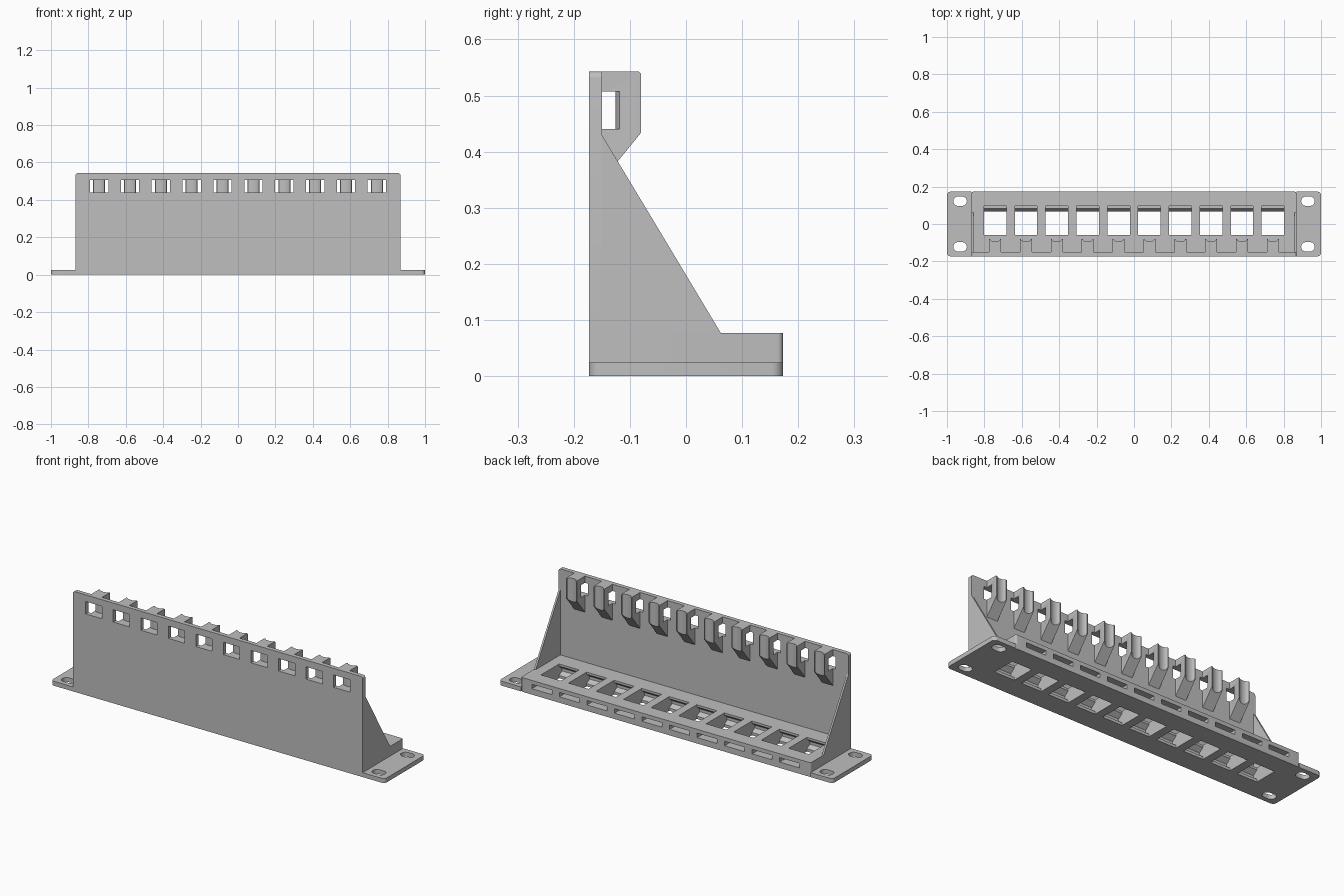
import bpy, bmesh, math
from mathutils import Vector

if "Cube" in bpy.data.objects:
    bpy.data.objects.remove(bpy.data.objects["Cube"])

grey = bpy.data.materials.new("light_grey")
grey.diffuse_color = (0.52, 0.52, 0.52, 1)
grey.use_nodes = True
grey.node_tree.nodes["Principled BSDF"].inputs["Base Color"].default_value = grey.diffuse_color

PITCH = 0.165
CENTRES = [(i - 4.5) * PITCH for i in range(10)]


def prisms(name, pts, axis, spans):
    """Extrude one 2D profile over each span: axis x uses (y, z), y uses (x, z), z uses (x, y).
    A span is (start, end, offset in x)."""
    bm = bmesh.new()
    for a, b, dx in spans:
        def place(p, t):
            v = {'x': (t, p[0], p[1]), 'y': (p[0], t, p[1]), 'z': (p[0], p[1], t)}[axis]
            return bm.verts.new(Vector(v) + Vector((dx, 0, 0)))
        lo = [place(p, a) for p in pts]
        hi = [place(p, b) for p in pts]
        bm.faces.new(lo)
        bm.faces.new(hi[::-1])
        n = len(pts)
        for i in range(n):
            j = (i + 1) % n
            bm.faces.new((lo[j], lo[i], hi[i], hi[j]))
    bmesh.ops.recalc_face_normals(bm, faces=bm.faces)
    me = bpy.data.meshes.new(name)
    bm.to_mesh(me)
    bm.free()
    me.materials.append(grey)
    ob = bpy.data.objects.new(name, me)
    bpy.context.collection.objects.link(ob)
    return ob


def rounded(x0, x1, y0, y1, radii, steps=6):
    """Rectangle outline; radii run bottom-left, bottom-right, top-right, top-left."""
    out = []
    corners = [(x0, y0, 1, 1), (x1, y0, -1, 1), (x1, y1, -1, -1), (x0, y1, 1, -1)]
    for k, ((x, y, sx, sy), r) in enumerate(zip(corners, radii)):
        if r == 0:
            out.append((x, y))
            continue
        for s in range(steps + 1):
            a = math.pi + (k + s / steps) * math.pi / 2
            out.append((x + sx * r + r * math.cos(a), y + sy * r + r * math.sin(a)))
    return out


def boolean(ob, tool, op='DIFFERENCE'):
    m = ob.modifiers.new("cut", 'BOOLEAN')
    m.operation, m.object, m.solver = op, tool, 'EXACT'
    bpy.context.view_layer.objects.active = ob
    bpy.ops.object.modifier_apply(modifier=m.name)


def smooth(ob):
    bpy.ops.object.select_all(action='DESELECT')
    ob.select_set(True)
    bpy.context.view_layer.objects.active = ob
    bpy.ops.object.shade_smooth_by_angle(angle=math.radians(30))


# Floor block with a row of jack sockets, each with a latch slot out of the back
floor = prisms("floor_block", rounded(-0.868, 0.868, -0.173, 0.173, (0, 0, 0.01, 0.01)),
               'z', [(0, 0.077, 0)])
socket_profile = [(-0.06, -0.01), (0.068, -0.01), (0.068, 0.012), (0.083, 0.032),
                  (0.2, 0.032), (0.2, 0.056), (0.095, 0.056), (0.095, 0.09),
                  (-0.06, 0.09), (-0.06, 0.065), (-0.085, 0.045), (-0.085, 0.03),
                  (-0.06, 0.015)]
sockets = prisms("socket_cutter", socket_profile, 'x', [(-0.06, 0.06, c) for c in CENTRES])
boolean(floor, sockets)

# Mounting ears with two rounded screw slots each
for side, name in ((-1, "left_ear"), (1, "right_ear")):
    r = 0.02
    if side > 0:
        outline = rounded(0.868, 1, -0.173, 0.173, (0, r, r, 0))
    else:
        outline = rounded(-1, -0.868, -0.173, 0.173, (r, 0, 0, r))
    ear = prisms(name, outline, 'z', [(0, 0.024, 0)])
    for y in (-0.122, 0.122):
        hole = prisms("slot_cutter", rounded(-0.036, 0.036, y - 0.025, y + 0.025, [0.024] * 4),
                      'z', [(-0.01, 0.05, side * 0.93)])
        boolean(ear, hole)
        bpy.data.objects.remove(hole)
    smooth(ear)

# Front wall with rounded top corners
wall = prisms("front_wall", rounded(-0.868, 0.868, 0.077, 0.543, (0, 0, 0.012, 0.012)),
              'y', [(-0.173, -0.15, 0)])

# Sloping gussets at both ends
gusset = [(-0.15, 0.077), (0.062, 0.077), (-0.15, 0.43)]
prisms("left_gusset", gusset, 'x', [(-0.868, -0.858, 0)])
prisms("right_gusset", gusset, 'x', [(0.858, 0.868, 0)])

# Cable tie tabs: grooved back, sloping underside
N = 8
groove = [(0.027 * math.cos(math.pi * i / N), -0.08 - 0.014 * math.sin(math.pi * i / N))
          for i in range(N + 1)]
plan = [(-0.032, -0.15), (0.032, -0.15), (0.032, -0.08)] + groove + [(-0.032, -0.08)]
tabs = prisms("cable_tabs", plan, 'z', [(0.3, 0.543, c) for c in CENTRES])
side_profile = [(-0.15, 0.348), (-0.08, 0.435), (-0.08, 0.538), (-0.085, 0.543),
                (-0.15, 0.543)]
side_profile = [(y - 0.01 if y == -0.15 else y + (0.001 if y == -0.08 else 0),
                 0.3355 if z == 0.348 else z + (0.001 if z == 0.543 else 0))
                for y, z in side_profile]
trim = prisms("tab_trim", side_profile, 'x', [(-0.05, 0.05, c) for c in CENTRES])
boolean(tabs, trim, 'INTERSECT')

# Tie windows through wall and tabs, leaving a curved pillar behind each
bulge = [(0.032 * math.cos(math.pi * i / N), -0.114 - 0.012 * math.sin(math.pi * i / N))
         for i in range(N + 1)]
window = [(-0.049, -0.2), (0.049, -0.2), (0.049, -0.114)] + bulge + [(-0.049, -0.114)]
windows = prisms("window_cutter", window, 'z', [(0.44, 0.507, c) for c in CENTRES])
boolean(wall, windows)
boolean(tabs, windows)

for cutter in (sockets, trim, windows):
    bpy.data.objects.remove(cutter)
for ob in (floor, wall, tabs):
    smooth(ob)
